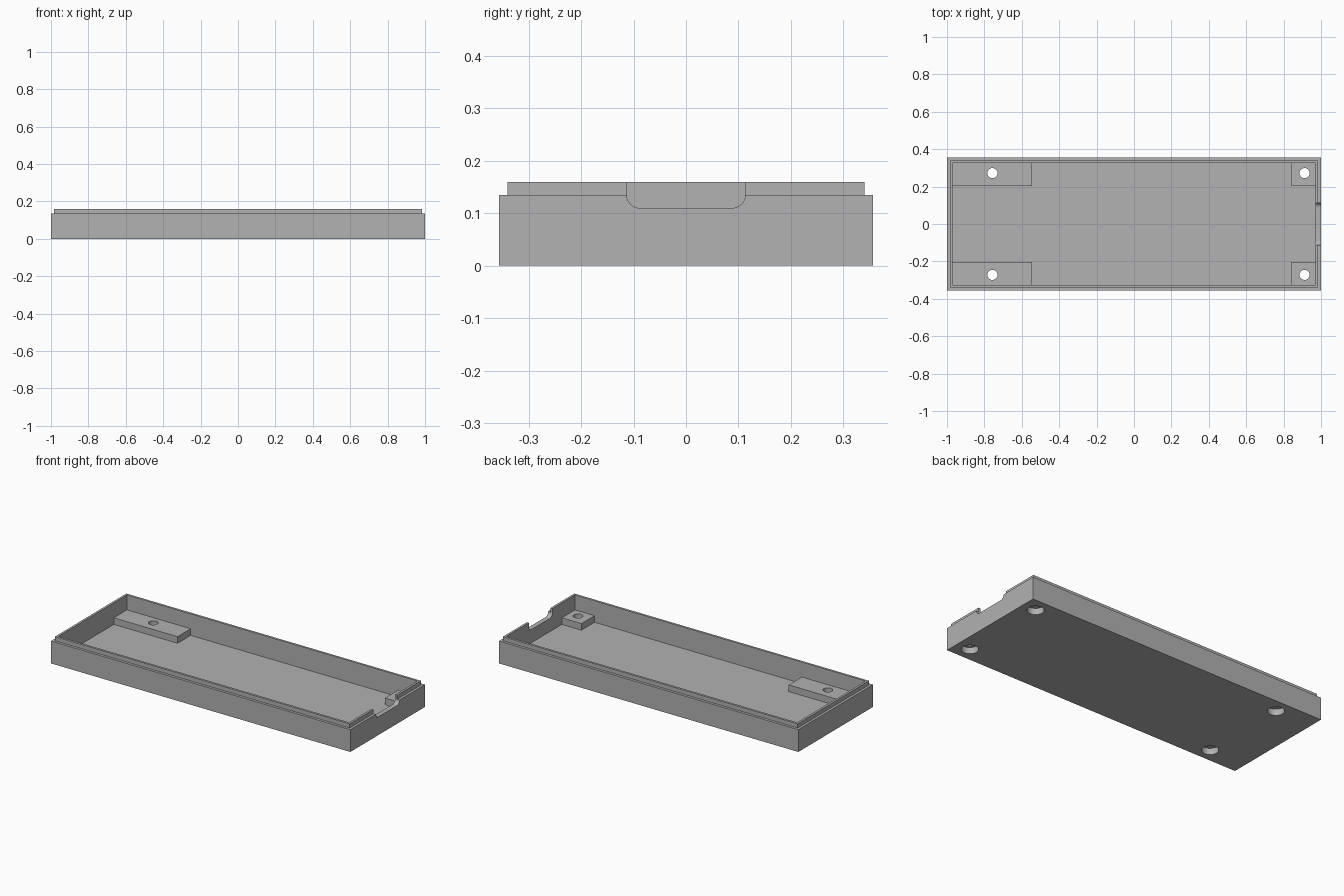
import bpy
import bmesh
import math

cube = bpy.data.objects.get("Cube")
if cube:
    bpy.data.objects.remove(cube, do_unlink=True)

grey = bpy.data.materials.new("mid grey")
grey.use_nodes = True
grey.diffuse_color = (0.445, 0.445, 0.445, 1)
grey.node_tree.nodes["Principled BSDF"].inputs["Base Color"].default_value = grey.diffuse_color

HALF_X, HALF_Y = 1.0, 0.356
FLOOR, SHOULDER, RIM = 0.03, 0.135, 0.16
PAD_TOP = 0.07
WALL = 0.029


def finish(name, bm):
    bmesh.ops.recalc_face_normals(bm, faces=bm.faces[:])
    mesh = bpy.data.meshes.new(name)
    bm.to_mesh(mesh)
    bm.free()
    mesh.materials.append(grey)
    obj = bpy.data.objects.new(name, mesh)
    bpy.context.scene.collection.objects.link(obj)
    return obj


def loft(name, rings):
    """Closed solid skinned through rings with equal point counts."""
    bm = bmesh.new()
    loops = [[bm.verts.new(p) for p in ring] for ring in rings]
    for a, b in zip(loops, loops[1:]):
        for i in range(len(a)):
            j = (i + 1) % len(a)
            bm.faces.new((a[i], a[j], b[j], b[i]))
    bm.faces.new(loops[0])
    bm.faces.new(loops[-1])
    return finish(name, bm)


def rectangle(x0, x1, y0, y1, z):
    return [(x0, y0, z), (x1, y0, z), (x1, y1, z), (x0, y1, z)]


def inset_ring(inset, z):
    x, y = HALF_X - inset, HALF_Y - inset
    return rectangle(-x, x, -y, y, z)


def circle(x, y, z, r, sides=40):
    return [(x + r * math.cos(2 * math.pi * i / sides),
             y + r * math.sin(2 * math.pi * i / sides), z) for i in range(sides)]


def combine(target, tool, operation):
    mod = target.modifiers.new(tool.name, 'BOOLEAN')
    mod.operation = operation
    mod.solver = 'EXACT'
    mod.object = tool
    bpy.context.view_layer.objects.active = target
    bpy.ops.object.modifier_apply(modifier=mod.name)
    bpy.data.objects.remove(tool, do_unlink=True)


# Tray: outer wall, stepped lip, inner wall and floor in one skin
tray = loft("tray", [inset_ring(0, 0), inset_ring(0, SHOULDER),
                     inset_ring(0.0155, SHOULDER), inset_ring(0.0155, RIM),
                     inset_ring(WALL, RIM), inset_ring(WALL, FLOOR)])

# Screw pads: long pair at one end, short pair at the other
BURY = 0.01
pad_spans = [(-HALF_X + WALL - BURY, -0.545), (0.84, HALF_X - WALL + BURY)]
for x0, x1 in pad_spans:
    for side in (-1, 1):
        y0, y1 = sorted((side * 0.202, side * (HALF_Y - WALL + BURY)))
        pad = loft("screw_pad", [rectangle(x0, x1, y0, y1, FLOOR - BURY),
                                 rectangle(x0, x1, y0, y1, PAD_TOP)])
        combine(tray, pad, 'UNION')

# Screw holes, counterbored from the underside
SINK = 0.038
for x in (-0.757, 0.912):
    for y in (-0.272, 0.272):
        hole = loft("screw_hole", [circle(x, y, -0.02, 0.046), circle(x, y, SINK, 0.046),
                                   circle(x, y, SINK, 0.027), circle(x, y, 0.1, 0.027)])
        combine(tray, hole, 'DIFFERENCE')

# Cable notch with rounded lower corners through the end wall
W, BOTTOM, R = 0.113, 0.11, 0.025
outline = [(W, 0.2), (-W, 0.2)]
for cy, start in ((R - W, math.pi), (W - R, 1.5 * math.pi)):
    for i in range(9):
        a = start + i * math.pi / 16
        outline.append((cy + R * math.cos(a), BOTTOM + R + R * math.sin(a)))
notch = loft("cable_notch", [[(x, y, z) for y, z in outline] for x in (0.93, 1.05)])
combine(tray, notch, 'DIFFERENCE')

# Smooth the round holes and keep the box edges crisp
bpy.ops.object.select_all(action='DESELECT')
tray.select_set(True)
bpy.context.view_layer.objects.active = tray
bpy.ops.object.shade_smooth_by_angle(angle=math.radians(30))
